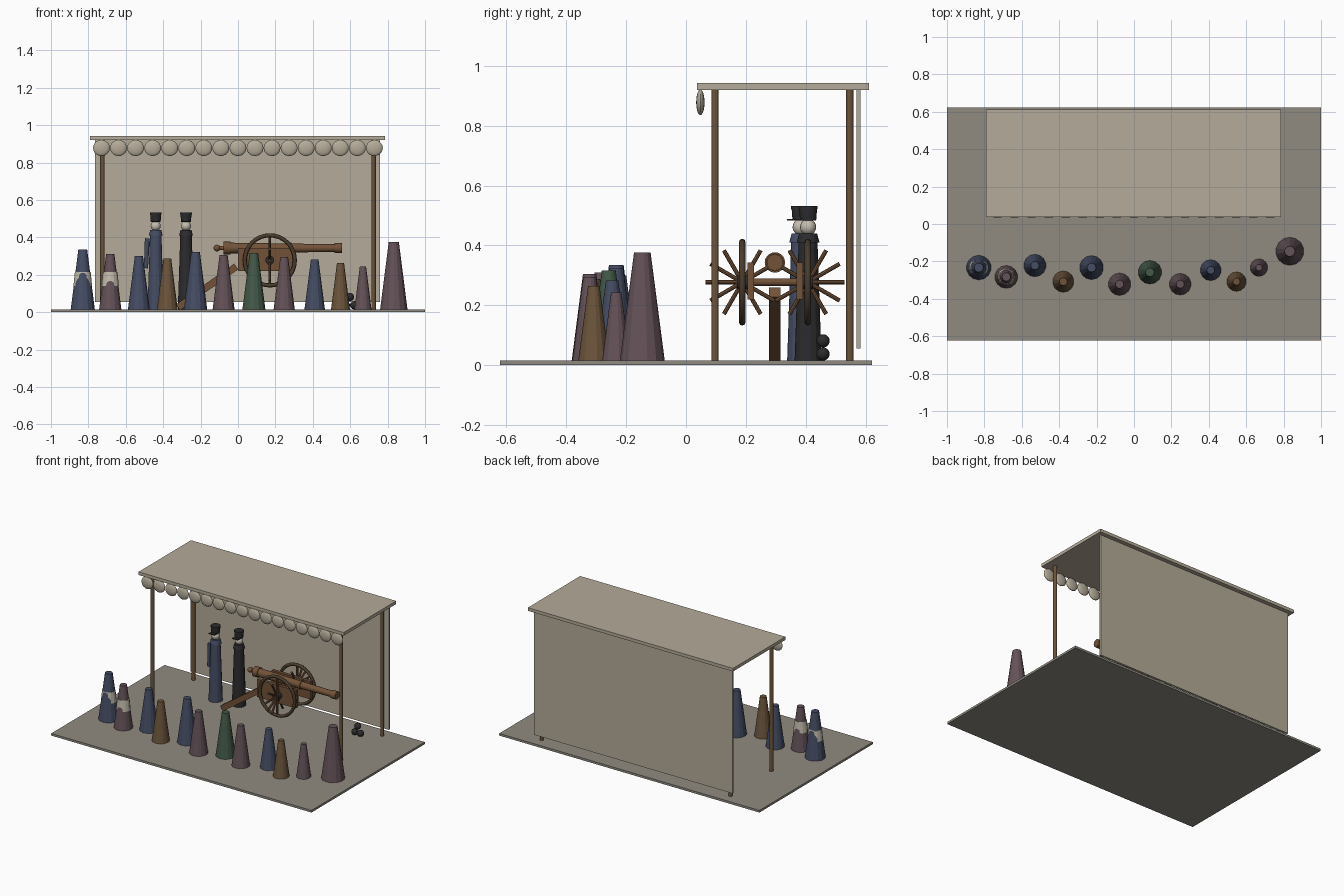
import bpy, bmesh, math
from mathutils import Vector, Matrix

if "Cube" in bpy.data.objects:
    bpy.data.objects.remove(bpy.data.objects["Cube"])


def material(name, *rgb):
    m = bpy.data.materials.new(name)
    m.use_nodes = True
    m.diffuse_color = (*rgb, 1)
    m.node_tree.nodes["Principled BSDF"].inputs["Base Color"].default_value = (*rgb, 1)
    return m


CLOTH = material("canvas", 0.46, 0.41, 0.32)
GROUND = material("ground", 0.28, 0.26, 0.22)
WOOD = material("wood", 0.15, 0.09, 0.045)
CARRIAGE = material("red_brown", 0.17, 0.085, 0.04)
WHEEL = material("dark_wood", 0.07, 0.045, 0.025)
BLUE = material("blue_cloth", 0.06, 0.075, 0.13)
MAUVE = material("mauve_cloth", 0.13, 0.085, 0.1)
GREEN = material("green_cloth", 0.055, 0.1, 0.065)
DARK = material("black", 0.025, 0.025, 0.027)
PALE = material("pale", 0.56, 0.51, 0.43)


def finish(name, bm, mat, smooth=False):
    mesh = bpy.data.meshes.new(name)
    bm.to_mesh(mesh)
    bm.free()
    mesh.materials.append(mat)
    ob = bpy.data.objects.new(name, mesh)
    bpy.context.collection.objects.link(ob)
    if smooth:
        bpy.ops.object.select_all(action="DESELECT")
        ob.select_set(True)
        bpy.context.view_layer.objects.active = ob
        bpy.ops.object.shade_smooth_by_angle(angle=math.radians(40))
    return ob


def box(name, lo, hi, mat):
    bm = bmesh.new()
    lo, hi = Vector(lo), Vector(hi)
    bmesh.ops.create_cube(bm, size=1, matrix=Matrix.Translation((lo + hi) / 2) @ Matrix.Diagonal((*(hi - lo), 1)))
    return finish(name, bm, mat)


def rod(name, p, q, r1, r2, mat, sides=12, smooth=False):
    """Tapered cylinder from p to q."""
    p, q = Vector(p), Vector(q)
    bm = bmesh.new()
    turn = (q - p).to_track_quat("Z", "Y").to_matrix().to_4x4()
    bmesh.ops.create_cone(bm, cap_ends=True, segments=sides, radius1=r1, radius2=r2,
                          depth=(q - p).length, matrix=Matrix.Translation((p + q) / 2) @ turn)
    return finish(name, bm, mat, smooth)


def ball(name, c, size, mat):
    bm = bmesh.new()
    bmesh.ops.create_uvsphere(bm, u_segments=16, v_segments=10, radius=1,
                              matrix=Matrix.Translation(c) @ Matrix.Diagonal((*size, 1)))
    return finish(name, bm, mat, True)


FLOOR = 0.015

# Ground slab and open shelter
box("ground_slab", (-1, -0.622, 0), (1, 0.622, FLOOR), GROUND)
box("canopy_roof", (-0.79, 0.037, 0.92), (0.787, 0.612, 0.942), CLOTH)
box("back_cloth", (-0.765, 0.57, 0.055), (0.76, 0.583, 0.92), CLOTH)
for x in (-0.725, 0.725):
    for y in (0.097, 0.547):
        rod("shelter_post", (x, y, FLOOR), (x, y, 0.92), 0.012, 0.012, WOOD)
for i in range(17):
    ball("scallop", (-0.73 + i * 0.0912, 0.048, 0.878), (0.045, 0.014, 0.043), CLOTH)

# Spectators: x, y, base radius, top height, cloth
crowd = [
    (-0.83, -0.233, 0.066, 0.335, BLUE), (-0.683, -0.283, 0.061, 0.31, MAUVE),
    (-0.53, -0.222, 0.06, 0.3, BLUE), (-0.378, -0.308, 0.057, 0.288, WOOD),
    (-0.227, -0.233, 0.064, 0.322, BLUE), (-0.077, -0.322, 0.06, 0.305, MAUVE),
    (0.085, -0.258, 0.063, 0.316, GREEN), (0.247, -0.322, 0.058, 0.294, MAUVE),
    (0.41, -0.247, 0.056, 0.283, BLUE), (0.548, -0.308, 0.052, 0.264, WOOD),
    (0.668, -0.233, 0.047, 0.243, MAUVE), (0.833, -0.146, 0.075, 0.376, MAUVE),
]
for i, (x, y, r, top, cloth) in enumerate(crowd):
    rod("spectator", (x, y, FLOOR), (x, y, top), r, r * 0.37, cloth, 14)
    if i < 2:
        # Shawl: wider at the sides, so the dress shows front and back
        shawl = rod("shawl", (0, 0, 0.14), (0, 0, 0.215), r * 0.75, r * 0.64, PALE, 14)
        shawl.location = (x, y, 0)
        shawl.scale = (1.03, 0.95, 1)

# Two soldiers
for x, y, coat in ((-0.44, 0.383, BLUE), (-0.278, 0.408, DARK)):
    rod("soldier_coat", (x, y, FLOOR), (x, y, 0.425), 0.045, 0.031, coat, 14)
    rod("soldier_shoulders", (x, y, 0.41), (x, y, 0.44), 0.038, 0.03, coat, 14)
    ball("soldier_head", (x, y, 0.461), (0.027, 0.027, 0.027), PALE)
    rod("shako", (x, y, 0.483), (x, y, 0.522), 0.027, 0.03, DARK, 14)
    rod("shako_top", (x, y, 0.522), (x, y, 0.532), 0.032, 0.032, DARK, 14)
    box("shako_visor", (x - 0.022, y - 0.046, 0.483), (x + 0.022, y, 0.488), DARK)
rod("soldier_arm", (-0.492, 0.383, 0.235), (-0.485, 0.383, 0.395), 0.011, 0.013, BLUE)

# Cannon barrel
CY, CZ = 0.297, 0.343


def barrel_part(name, x1, x2, r1, r2):
    rod(name, (x1, CY, CZ), (x2, CY, CZ), r1, r2, CARRIAGE, 20, True)


barrel_part("barrel", -0.07, 0.55, 0.029, 0.02)
barrel_part("breech_ring", -0.078, -0.04, 0.034, 0.034)
barrel_part("middle_band", 0.27, 0.285, 0.03, 0.03)
barrel_part("muzzle_ring", 0.515, 0.555, 0.027, 0.027)
barrel_part("breech_neck", -0.11, -0.07, 0.009, 0.012)
ball("breech_knob", (-0.113, CY, CZ), (0.018, 0.018, 0.018), CARRIAGE)

# Gun carriage and trail
for y in (0.217, 0.38):
    box("carriage_cheek", (0, y - 0.011, 0.22), (0.3, y + 0.011, 0.343), CARRIAGE)
trail = box("trail_beam", (-0.19, -0.019, -0.019), (0.19, 0.019, 0.019), CARRIAGE)
trail.location = (-0.165, CY, 0.135)
trail.rotation_euler = (0, -math.atan2(0.21, 0.3), 0)

# Wheels with hubs and cross-set spokes
WX, WZ = 0.17, 0.277
rod("axle", (WX, 0.17, WZ), (WX, 0.425, WZ), 0.012, 0.012, CARRIAGE)
for y in (0.188, 0.407):
    bpy.ops.mesh.primitive_torus_add(location=(WX, y, WZ), rotation=(math.pi / 2, 0, 0), major_radius=0.134,
                                     minor_radius=0.011, major_segments=32, minor_segments=8)
    rim = bpy.context.object
    rim.name = "wheel_rim"
    rim.data.materials.append(WHEEL)
    bpy.ops.object.shade_smooth_by_angle(angle=math.radians(60))
    rod("wheel_hub", (WX, y - 0.018, WZ), (WX, y + 0.018, WZ), 0.024, 0.024, DARK, 14)
    for k in range(6):
        a = k * math.pi / 6
        d = Vector((0, math.cos(a), math.sin(a))) * 0.123
        c = Vector((WX, y, WZ))
        rod("wheel_spoke", c - d, c + d, 0.007, 0.007, CARRIAGE, 8)

# Stack of shot
for x, y, z in ((0.577, 0.458, 0.037), (0.621, 0.458, 0.037), (0.599, 0.458, 0.081)):
    ball("shot", (x, y, z), (0.022, 0.022, 0.022), DARK)
